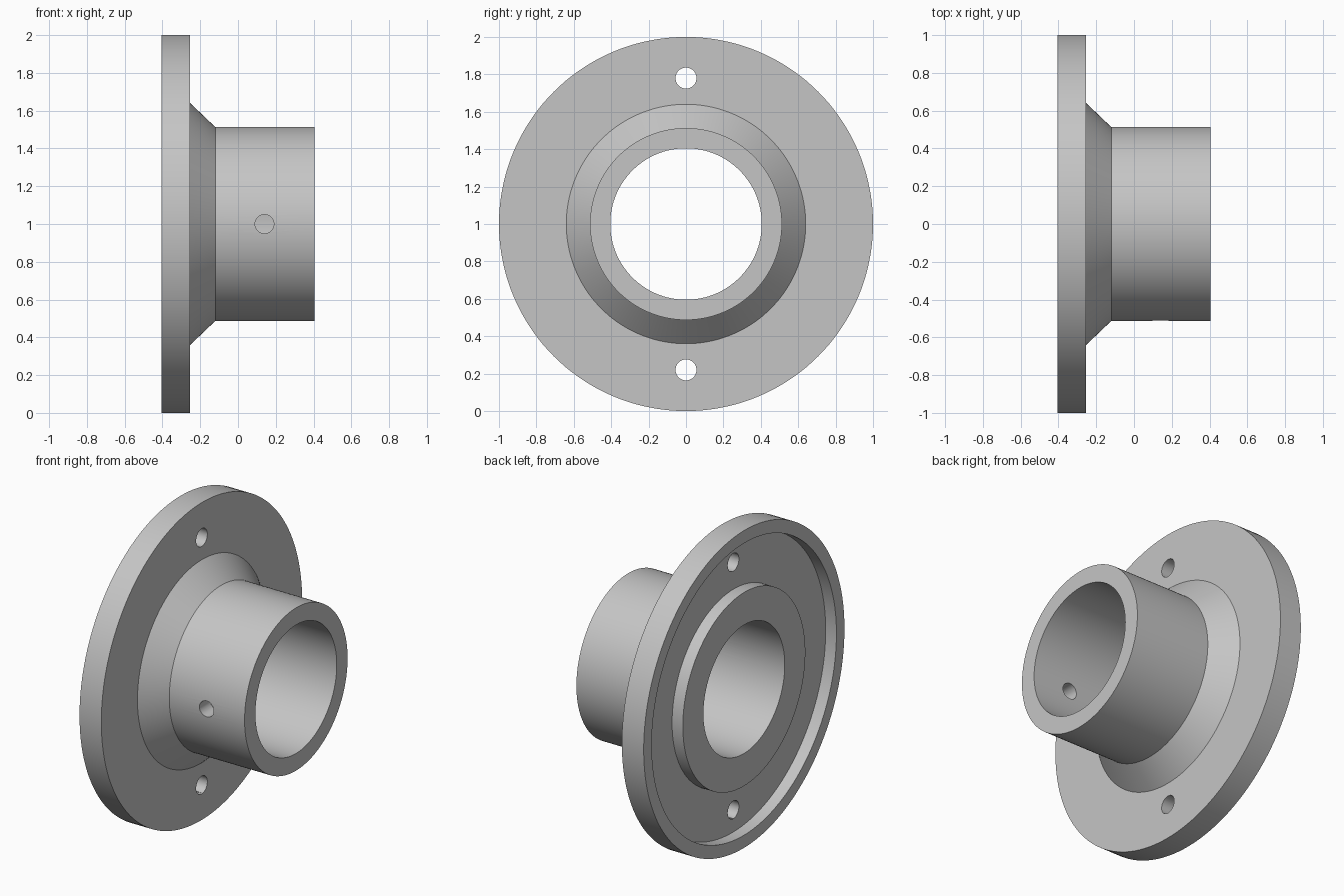
import bpy, bmesh, math
from mathutils import Matrix, Vector

cube = bpy.data.objects.get("Cube")
if cube:
    bpy.data.objects.remove(cube, do_unlink=True)

SEGMENTS = 144
CENTRE = Vector((0, 0, 1))

grey = bpy.data.materials.new("machined grey")
grey.use_nodes = True
colour = (0.56, 0.56, 0.56, 1)
grey.diffuse_color = colour
grey.node_tree.nodes["Principled BSDF"].inputs["Base Color"].default_value = colour


def finish(name, bm):
    bmesh.ops.recalc_face_normals(bm, faces=bm.faces)
    mesh = bpy.data.meshes.new(name)
    bm.to_mesh(mesh)
    bm.free()
    mesh.materials.append(grey)
    obj = bpy.data.objects.new(name, mesh)
    bpy.context.collection.objects.link(obj)
    return obj


def lathe(name, profile):
    """Turn a closed (x, radius) profile around the bore axis."""
    bm = bmesh.new()
    rings = []
    for i in range(SEGMENTS):
        a = 2 * math.pi * i / SEGMENTS
        rings.append([bm.verts.new((x, r * math.sin(a), 1 + r * math.cos(a)))
                      for x, r in profile])
    n = len(profile)
    for i, ring in enumerate(rings):
        after = rings[(i + 1) % SEGMENTS]
        for j in range(n):
            k = (j + 1) % n
            bm.faces.new((ring[j], ring[k], after[k], after[j]))
    return finish(name, bm)


def drill(target, name, location, axis, radius, depth):
    """Cut a round hole along the given axis."""
    bm = bmesh.new()
    turn = Vector((0, 0, 1)).rotation_difference(Vector(axis)).to_matrix().to_4x4()
    bmesh.ops.create_cone(bm, cap_ends=True, segments=40, radius1=radius,
                          radius2=radius, depth=depth,
                          matrix=Matrix.Translation(location) @ turn)
    cutter = finish(name, bm)
    cutter.hide_render = True
    cut = target.modifiers.new(name, 'BOOLEAN')
    cut.operation = 'DIFFERENCE'
    cut.solver = 'EXACT'
    cut.object = cutter
    bpy.context.view_layer.objects.active = target
    bpy.ops.object.modifier_apply(modifier=name)
    bpy.data.objects.remove(cutter, do_unlink=True)


# Flange, tapered collar and sleeve, with a ring recess in the back face
back, floor, face, neck, end = -0.405, -0.33, -0.253, -0.12, 0.405
bore, sleeve, boss, collar, lip, rim = 0.405, 0.513, 0.61, 0.64, 0.92, 1.0
flanged_hub = lathe("flanged_hub", [
    (back, bore), (back, boss), (floor, boss), (floor, lip), (back, lip),
    (back, rim), (face, rim), (face, collar), (neck, sleeve),
    (end, sleeve), (end, bore)])

# Two bolt holes through the flange
for side, label in ((1, "upper"), (-1, "lower")):
    drill(flanged_hub, label + "_bolt_hole", CENTRE + Vector((face, 0, 0.78 * side)),
          (1, 0, 0), 0.056, 0.6)

# Set screw hole through the front wall of the sleeve
drill(flanged_hub, "set_screw_hole", CENTRE + Vector((0.14, -0.45, 0)),
      (0, 1, 0), 0.05, 0.4)

bpy.ops.object.select_all(action='DESELECT')
flanged_hub.select_set(True)
bpy.context.view_layer.objects.active = flanged_hub
bpy.ops.object.shade_smooth_by_angle(angle=math.radians(30))
